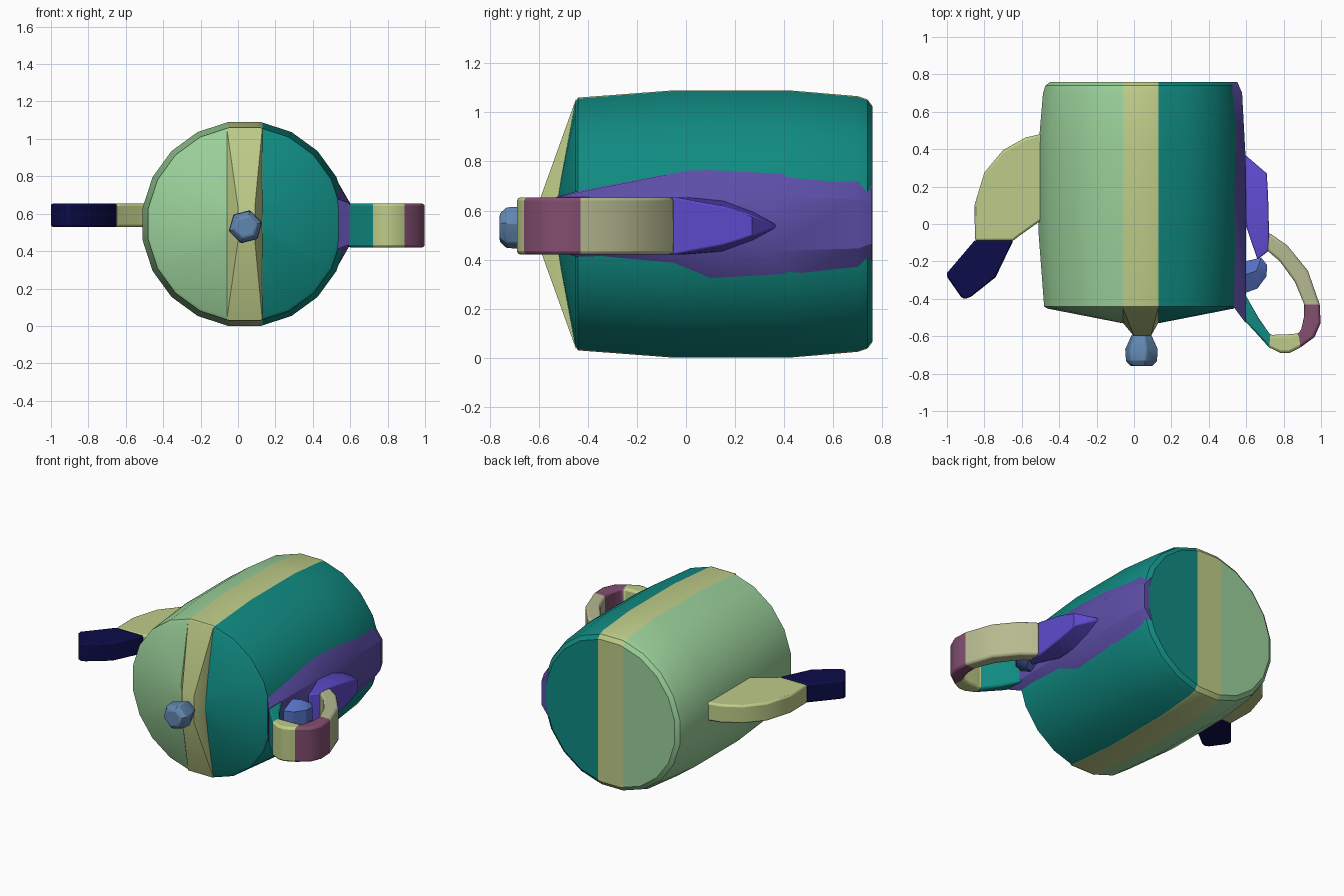
import bpy, bmesh, math
from mathutils import Vector

if "Cube" in bpy.data.objects:
    bpy.data.objects.remove(bpy.data.objects["Cube"])


def linear(c):
    c /= 255
    return c / 12.92 if c <= 0.04045 else ((c + 0.055) / 1.055) ** 2.4


def material(name, r, g, b):
    m = bpy.data.materials.new(name)
    m.use_nodes = True
    col = (linear(r), linear(g), linear(b), 1)
    m.diffuse_color = col
    m.node_tree.nodes["Principled BSDF"].inputs["Base Color"].default_value = col
    return m


green = material("pale green", 154, 208, 154)
khaki = material("khaki", 190, 204, 136)
teal = material("teal", 16, 139, 130)
purple = material("dull purple", 93, 78, 168)
violet = material("violet", 92, 74, 204)
steel = material("steel blue", 97, 135, 176)
blue = material("mid blue", 84, 112, 194)
mauve = material("mauve", 130, 78, 112)
navy = material("navy", 12, 12, 74)
beige = material("beige", 182, 186, 144)

CX, CZ = 0.035, 0.545      # body axis, running along y


def finish(name, bm, mats, bevel=0.0, angle=30):
    bmesh.ops.recalc_face_normals(bm, faces=bm.faces[:])
    me = bpy.data.meshes.new(name)
    bm.to_mesh(me)
    bm.free()
    for m in mats:
        me.materials.append(m)
    ob = bpy.data.objects.new(name, me)
    bpy.context.collection.objects.link(ob)
    bpy.ops.object.select_all(action='DESELECT')
    ob.select_set(True)
    bpy.context.view_layer.objects.active = ob
    bpy.ops.object.shade_smooth_by_angle(angle=math.radians(angle))
    if bevel:
        mod = ob.modifiers.new("soft_edges", 'BEVEL')
        mod.width = bevel
        mod.segments = 2
        mod.limit_method = 'ANGLE'
        mod.angle_limit = math.radians(50)
    return ob


def band(name, stations, mats, zc, bevel=0.0, picks=None):
    """Loft four-sided sections: inner x, y, half height, outer x, y, half height."""
    bm = bmesh.new()
    rings = []
    for xi, yi, hi, xo, yo, ho in stations:
        pts = [(xi, yi, zc - hi), (xo, yo, zc - ho), (xo, yo, zc + ho), (xi, yi, zc + hi)]
        rings.append([bm.verts.new(p) for p in pts])
    for k, (a, b) in enumerate(zip(rings, rings[1:])):
        for i in range(4):
            j = (i + 1) % 4
            f = bm.faces.new((a[i], a[j], b[j], b[i]))
            f.material_index = picks[k] if picks else 0
    bm.faces.new(rings[0]).material_index = picks[0] if picks else 0
    bm.faces.new(rings[-1]).material_index = picks[-1] if picks else 0
    return finish(name, bm, mats, bevel)


def hull(name, pts, mat, bevel=0.0):
    bm = bmesh.new()
    for p in pts:
        bm.verts.new(p)
    bmesh.ops.convex_hull(bm, input=bm.verts[:])
    return finish(name, bm, [mat], bevel)


# Body: barrel with a shallow front cone, cut into three colour zones along x
SIDES = 20
profile = [(-0.53, 0.10), (-0.452, 0.505), (-0.44, 0.522), (-0.05, 0.552), (0.42, 0.552),
           (0.70, 0.528), (0.74, 0.515), (0.76, 0.488)]
bm = bmesh.new()
rings = []
for y, r in profile:
    ring = []
    for i in range(SIDES):
        a = 2 * math.pi * (i + 0.5) / SIDES
        ring.append(bm.verts.new((CX + r * math.sin(a), y, CZ + r * math.cos(a))))
    rings.append(ring)
for a, b in zip(rings, rings[1:]):
    for i in range(SIDES):
        j = (i + 1) % SIDES
        bm.faces.new((a[i], a[j], b[j], b[i]))
bm.faces.new(rings[0])
bm.faces.new(rings[-1])
for x in (-0.06, 0.13):
    bmesh.ops.bisect_plane(bm, geom=bm.verts[:] + bm.edges[:] + bm.faces[:],
                           plane_co=(x, 0, 0), plane_no=(1, 0, 0))
for f in bm.faces:
    x = f.calc_center_median().x
    f.material_index = 0 if x < -0.06 else 2 if x > 0.13 else 1
finish("body", bm, [green, khaki, teal])

# Ridge across the front cone, rising to the knob
ridge = []
for s in (-1, 1):
    for t in (-1, 1):
        ridge += [(CX + s * 0.095, -0.448, CZ + t * 0.512),
                  (CX + s * 0.095, -0.528, CZ + t * 0.08),
                  (0.045 + s * 0.045, -0.60, CZ + t * 0.09)]
hull("lid_ridge", ridge, khaki)

# Lid knob: stacked six-sided rings
knob = []
for y, r in ((-0.59, 0.055), (-0.67, 0.092), (-0.73, 0.088), (-0.76, 0.06)):
    for i in range(6):
        a = math.pi * i / 3 + 0.25
        knob.append((0.04 + r * math.cos(a), y, 0.53 + r * math.sin(a)))
hull("lid_knob", knob, steel, 0.008)

# Raised panel on the handle side
band("side_panel", [
    (0.530, -0.44, 0.135, 0.597, -0.53, 0.11),
    (0.527, 0.10, 0.237, 0.600, 0.10, 0.11),
    (0.527, 0.40, 0.230, 0.597, 0.35, 0.11),
    (0.516, 0.70, 0.190, 0.578, 0.70, 0.10),
    (0.495, 0.759, 0.155, 0.553, 0.759, 0.08)], [purple], CZ)

# Handle: one bent bar in four coloured lengths
H = 0.117
bar = [(0.71, -0.14, 0.72, -0.045), (0.78, -0.20, 0.82, -0.115), (0.86, -0.31, 0.93, -0.25),
       (0.91, -0.43, 0.993, -0.43), (0.908, -0.50, 0.998, -0.53), (0.895, -0.56, 0.965, -0.605),
       (0.88, -0.585, 0.89, -0.66), (0.82, -0.59, 0.83, -0.69), (0.77, -0.59, 0.785, -0.69),
       (0.73, -0.595, 0.722, -0.66), (0.665, -0.50, 0.65, -0.58), (0.585, -0.36, 0.59, -0.515)]
band("handle", [(a, b, H, c, d, H) for a, b, c, d in bar], [beige, mauve, khaki, teal],
     0.537, 0.014, [0, 0, 0, 1, 1, 1, 2, 2, 2, 3, 3])

# Handle root: tapers to a point along the side
band("handle_root", [
    (0.585, 0.365, 0.008, 0.60, 0.365, 0.008),
    (0.585, 0.27, 0.06, 0.71, 0.27, 0.045),
    (0.585, 0.15, 0.105, 0.717, 0.15, 0.08),
    (0.595, 0.00, 0.117, 0.722, -0.045, 0.117),
    (0.66, -0.19, 0.105, 0.722, -0.142, 0.112)], [violet], 0.537, 0.008)

# Small stud between the handle ends
stud = [(0.59, -0.20), (0.68, -0.18), (0.712, -0.22), (0.708, -0.28), (0.66, -0.345), (0.59, -0.37)]
pts = [(x, y, 0.537 + s * 0.045) for x, y in stud for s in (-1, 1)]
pts += [(x, y, 0.537 + s * 0.09) for x, y in ((0.60, -0.27), (0.655, -0.25)) for s in (-1, 1)]
hull("handle_stud", pts, blue)

# Spout: curved flat arm with a dark tip
S = 0.062
arm = [(-0.49, 0.02, -0.48, 0.485), (-0.51, 0.01, -0.58, 0.462), (-0.545, -0.015, -0.70, 0.395),
       (-0.58, -0.04, -0.80, 0.275), (-0.615, -0.065, -0.853, 0.10), (-0.647, -0.09, -0.85, -0.09)]
band("spout_arm", [(a, b, S, c, d, S) for a, b, c, d in arm], [khaki], 0.592, 0.012)
tip = [(-0.645, -0.088, -0.852, -0.088), (-0.74, -0.285, -1.0, -0.262), (-0.87, -0.388, -0.998, -0.285),
       (-0.905, -0.402, -0.925, -0.39)]
band("spout_tip", [(a, b, S + 0.001, c, d, S + 0.001) for a, b, c, d in tip], [navy], 0.592, 0.01)
